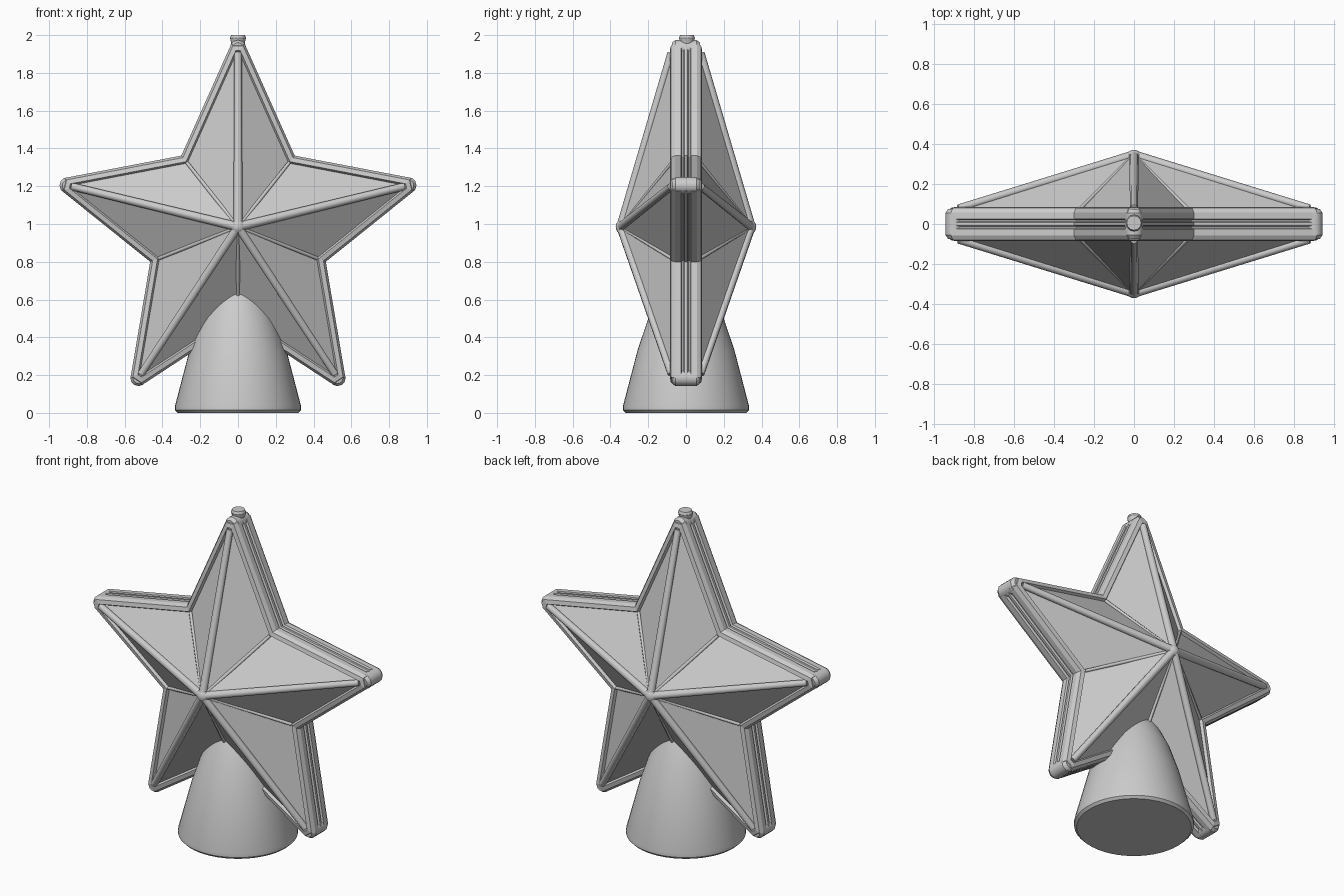
import bpy, bmesh, math
from mathutils import Vector, Matrix

cube = bpy.data.objects.get("Cube")
if cube:
    bpy.data.objects.remove(cube, do_unlink=True)

grey = bpy.data.materials.new("light_grey")
grey.use_nodes = True
colour = (0.6, 0.6, 0.6, 1)
grey.diffuse_color = colour
grey.node_tree.nodes["Principled BSDF"].inputs["Base Color"].default_value = colour

CENTRE = Vector((0, 0.985))
APEX = 0.355


def finish(name, bm, smooth=None):
    bmesh.ops.recalc_face_normals(bm, faces=bm.faces)
    mesh = bpy.data.meshes.new(name)
    bm.to_mesh(mesh)
    bm.free()
    mesh.materials.append(grey)
    obj = bpy.data.objects.new(name, mesh)
    bpy.context.collection.objects.link(obj)
    if smooth:
        bpy.ops.object.select_all(action="DESELECT")
        obj.select_set(True)
        bpy.context.view_layer.objects.active = obj
        bpy.ops.object.shade_smooth_by_angle(angle=math.radians(smooth))
    return obj


def rod(bm, a, b, r1, r2, sides=8):
    """Add a capped, tapering rod between two points."""
    a, b = Vector(a), Vector(b)
    turn = (b - a).to_track_quat("Z", "Y").to_matrix().to_4x4()
    bmesh.ops.create_cone(bm, cap_ends=True, segments=sides, radius1=r1, radius2=r2,
                          depth=(b - a).length,
                          matrix=Matrix.Translation((a + b) / 2) @ turn)


def offset(points, d):
    """Move a clockwise outline inward by d with mitred corners."""
    result = []
    for i, p in enumerate(points):
        e1 = (p - points[i - 1]).normalized()
        e2 = (points[(i + 1) % len(points)] - p).normalized()
        n1, n2 = Vector((e1.y, -e1.x)), Vector((e2.y, -e2.x))
        result.append(p + (n1 + n2) * d / (1 + n1.dot(n2)))
    return result


# Star corners, clockwise from the top; even ones are tips, odd ones valleys
right = [Vector(p) for p in ((0.3, 1.362), (0.925, 1.21), (0.465, 0.8), (0.54, 0.165))]
mirrored = [Vector((-p.x, p.y)) for p in reversed(right)]
corners = [Vector((0, 1.955))] + right + [Vector((0, 0.48))] + mirrored
tips, valleys = corners[::2], corners[1::2]

outline = []
for tip, valley in zip(tips, valleys):
    out = (tip - CENTRE).normalized()
    side = Vector((out.y, -out.x)) * 0.035
    outline += [tip - side, tip + side, valley]

# Star body: grooved rim, raised border, recessed facets rising to an apex each side
half = [(0.045, 0.07), (0.036, 0.086), (0.012, 0.08), (0, 0.058),
        (0, 0.026), (0.012, 0.02), (0.012, 0.012), (0, 0.007)]
profile = [(d, -y) for d, y in half] + [(d, y) for d, y in reversed(half)]
bm = bmesh.new()
loops = [[bm.verts.new((p.x, y, p.y)) for p in offset(outline, d)] for d, y in profile]
count = len(outline)
for a, b in zip(loops, loops[1:]):
    for i in range(count):
        j = (i + 1) % count
        bm.faces.new((a[i], a[j], b[j], b[i]))
for loop, y in ((loops[0], -APEX), (loops[-1], APEX)):
    peak = bm.verts.new((CENTRE.x, y, CENTRE.y))
    for i in range(count):
        bm.faces.new((loop[i], loop[(i + 1) % count], peak))
finish("star_body", bm)

# Raised ridges along the arms, fine creases along the valleys, central knobs
for face, s in (("front", -1), ("back", 1)):
    bm = bmesh.new()
    for tip in tips:
        end = CENTRE.lerp(tip, 0.95)
        rod(bm, (0, s * (APEX - 0.01), CENTRE.y), (end.x, s * 0.078, end.y), 0.024, 0.02)
    finish(face + "_ridges", bm, 50)
    bm = bmesh.new()
    for valley in valleys:
        end = CENTRE.lerp(valley, 0.9)
        rod(bm, (0, s * (APEX - 0.01), CENTRE.y), (end.x, s * 0.076, end.y), 0.012, 0.01, 6)
    finish(face + "_valley_creases", bm, 65)
    bm = bmesh.new()
    bmesh.ops.create_uvsphere(bm, u_segments=16, v_segments=10, radius=0.04,
                              matrix=Matrix.Translation((0, s * 0.332, CENTRE.y)))
    finish(face + "_knob", bm, 60)

# Blunt rounded caps on the arm tips
bm = bmesh.new()
for tip in tips:
    p = tip - (tip - CENTRE).normalized() * 0.025
    rod(bm, (p.x, -0.055, p.y), (p.x, 0.055, p.y), 0.044, 0.044, 12)
    for s in (-1, 1):
        rod(bm, (p.x, s * 0.055, p.y), (p.x, s * 0.075, p.y), 0.044, 0.03, 12)
finish("tip_caps", bm, 40)

# Small flared nub on the top
bm = bmesh.new()
rod(bm, (0, 0.005, 1.94), (0, 0.005, 1.985), 0.032, 0.042, 12)
rod(bm, (0, 0.005, 1.985), (0, 0.005, 2.0), 0.042, 0.036, 12)
finish("top_nub", bm, 40)

# Conical base, turned from a profile and running up inside the star
bm = bmesh.new()
base_profile = [(0, 0), (0.32, 0), (0.334, 0.014), (0.334, 0.035), (0.257, 0.33),
                (0.2, 0.5), (0.145, 0.61), (0.1, 0.69), (0, 0.69)]
verts = [bm.verts.new((r, 0, z)) for r, z in base_profile]
edges = [bm.edges.new(pair) for pair in zip(verts, verts[1:])]
bmesh.ops.spin(bm, geom=verts + edges, cent=(0, 0, 0), axis=(0, 0, 1),
               angle=math.tau, steps=48)
bmesh.ops.remove_doubles(bm, verts=bm.verts, dist=0.0005)
finish("cone_base", bm, 40)
